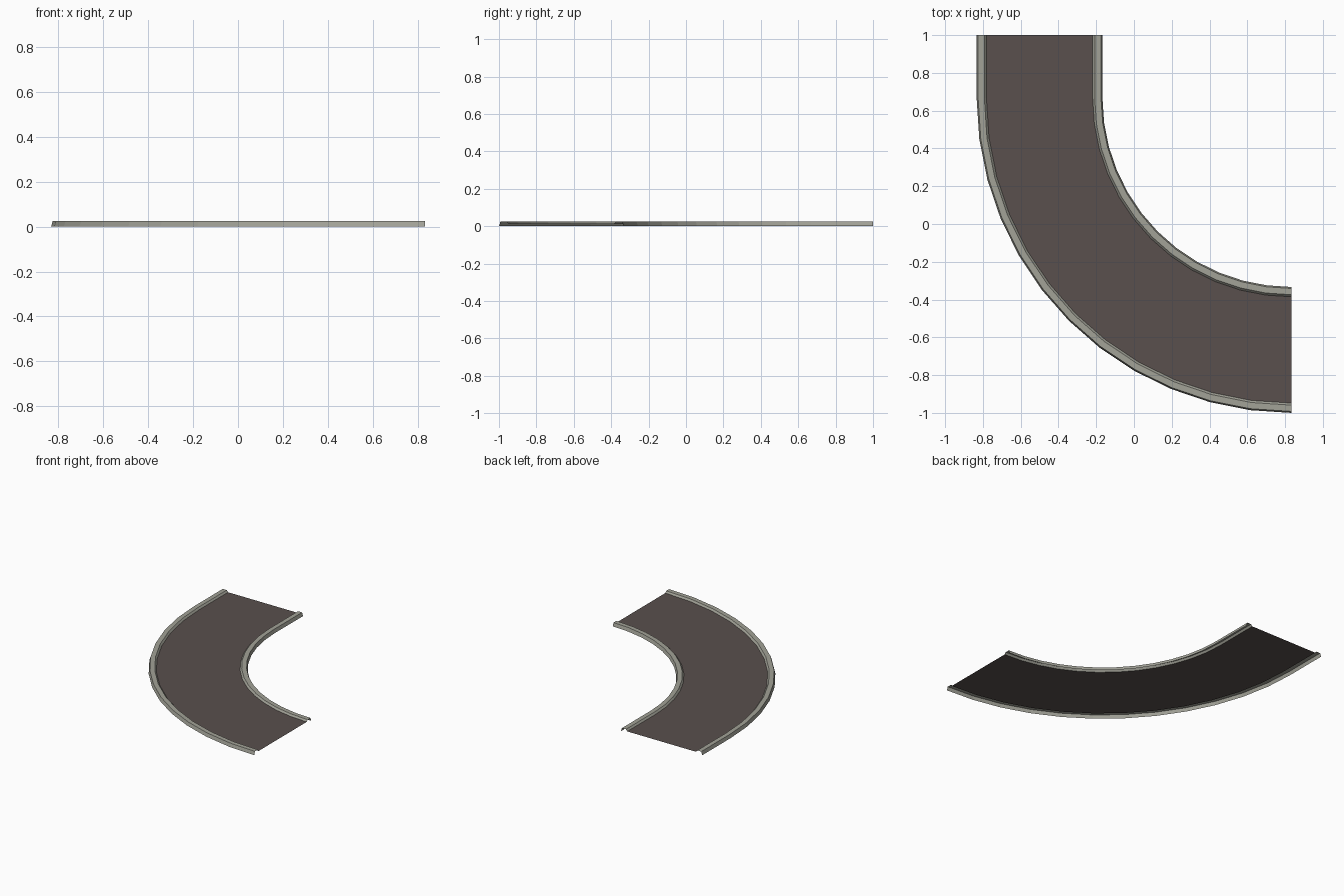
import bpy, math

if "Cube" in bpy.data.objects:
    bpy.data.objects.remove(bpy.data.objects["Cube"])

CX, CY = 0.8333, 0.6667          # centre of the bend
R_IN, R_OUT = 1.0, 1.6667        # inner and outer edges of the road piece
SEGMENTS = 12
KERB, ROAD_Z, TOP_Z = 0.052, 0.012, 0.025


def material(name, rgb):
    m = bpy.data.materials.new(name)
    m.diffuse_color = (*rgb, 1)
    m.use_nodes = True
    m.node_tree.nodes["Principled BSDF"].inputs["Base Color"].default_value = m.diffuse_color
    return m


def sweep(name, profile, mat):
    """Sweep an open (radius, height) profile along the straight and the bend."""
    n = len(profile)
    verts = [(CX - r, 1.0, z) for r, z in profile]
    for i in range(SEGMENTS + 1):
        a = math.radians(90) * i / SEGMENTS
        verts += [(CX - r * math.cos(a), CY - r * math.sin(a), z) for r, z in profile]
    faces = [(i * n + k, i * n + k + 1, (i + 1) * n + k + 1, (i + 1) * n + k)
             for i in range(SEGMENTS + 1) for k in range(n - 1)]
    mesh = bpy.data.meshes.new(name)
    mesh.from_pydata(verts, [], faces)
    mesh.materials.append(mat)
    obj = bpy.data.objects.new(name, mesh)
    bpy.context.collection.objects.link(obj)
    return obj


asphalt = material("dark asphalt", (0.100, 0.080, 0.074))
stone = material("grey kerb stone", (0.36, 0.36, 0.31))

# flat road surface
sweep("road_surface", [(R_IN + KERB, ROAD_Z), (R_OUT - KERB, ROAD_Z)], asphalt)

# kerbs: open shells with sloped sides, one the mirror of the other
kerb = [(0, 0), (0.008, TOP_Z), (KERB - 0.011, TOP_Z), (KERB, ROAD_Z)]
sweep("inner_kerb", [(R_IN + d, z) for d, z in kerb], stone)
sweep("outer_kerb", [(R_OUT - d, z) for d, z in reversed(kerb)], stone)
